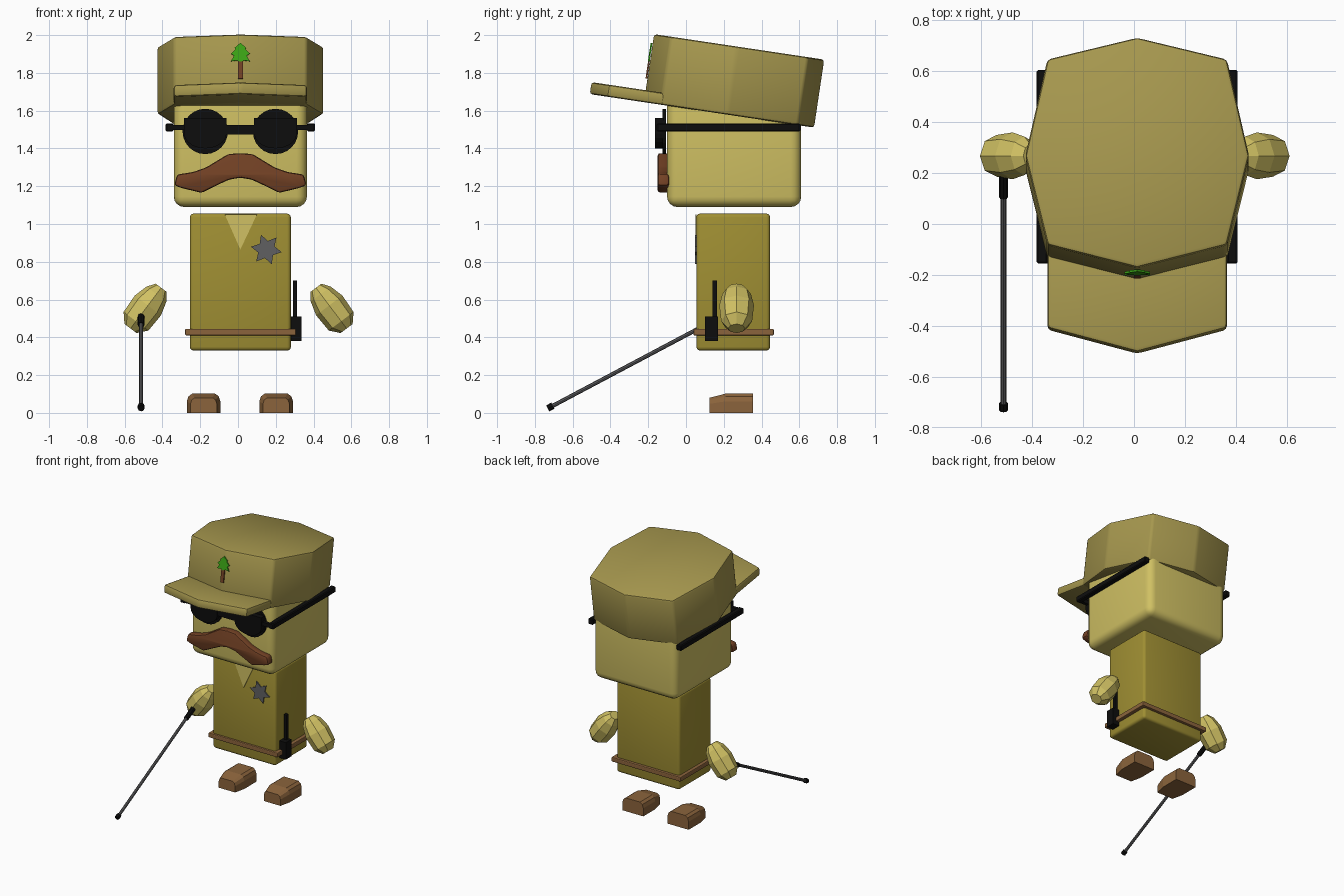
import bpy, bmesh, math
from mathutils import Matrix, Vector

if "Cube" in bpy.data.objects:
    bpy.data.objects.remove(bpy.data.objects["Cube"])


def material(name, rgb):
    m = bpy.data.materials.new(name)
    m.diffuse_color = (*rgb, 1)
    m.use_nodes = True
    m.node_tree.nodes["Principled BSDF"].inputs["Base Color"].default_value = m.diffuse_color
    return m


SKIN = material("pale yellow", (0.63, 0.53, 0.125))
HAT = material("khaki", (0.38, 0.31, 0.076))
SHIRT = material("olive", (0.35, 0.275, 0.033))
LEATHER = material("tan leather", (0.26, 0.127, 0.045))
BROWN = material("red brown", (0.17, 0.053, 0.018))
BLACK = material("black", (0.004, 0.004, 0.004))
GREY = material("grey", (0.115, 0.115, 0.12))
GREEN = material("leaf green", (0.045, 0.38, 0.008))

CX = 0.0125  # centre line of the figure
FRONT = Matrix.Rotation(math.pi / 2, 4, 'X')  # profile plane faces -y


def finish(name, bm, mat, bevel=0, segs=3, smooth=False):
    bmesh.ops.recalc_face_normals(bm, faces=bm.faces)
    if bevel:
        bmesh.ops.bevel(bm, geom=list(bm.edges), offset=bevel, segments=segs,
                        profile=0.5, affect='EDGES', clamp_overlap=True)
    me = bpy.data.meshes.new(name)
    bm.to_mesh(me)
    bm.free()
    me.materials.append(mat)
    ob = bpy.data.objects.new(name, me)
    bpy.context.collection.objects.link(ob)
    if smooth:
        bpy.ops.object.select_all(action='DESELECT')
        ob.select_set(True)
        bpy.context.view_layer.objects.active = ob
        bpy.ops.object.shade_smooth_by_angle(angle=math.radians(35))
    return ob


def loft(name, rings, mat, **kw):
    """Skin a list of equal-length point rings and cap both ends."""
    bm = bmesh.new()
    loops = [[bm.verts.new(p) for p in r] for r in rings]
    n = len(loops[0])
    for a, b in zip(loops, loops[1:]):
        for i in range(n):
            j = (i + 1) % n
            bm.faces.new((a[i], a[j], b[j], b[i]))
    bm.faces.new(loops[0][::-1])
    bm.faces.new(loops[-1])
    return finish(name, bm, mat, **kw)


def prism(name, pts, z0, z1, mat, mtx=Matrix(), **kw):
    rings = [[mtx @ Vector((x, y, z)) for x, y in pts] for z in (z0, z1)]
    return loft(name, rings, mat, **kw)


def box(name, x, y, z, mat, **kw):
    pts = [(x[0], y[0]), (x[1], y[0]), (x[1], y[1]), (x[0], y[1])]
    return prism(name, pts, z[0], z[1], mat, **kw)


def rod(name, a, b, r, mat, n=8):
    a, b = Vector(a), Vector(b)
    q = (b - a).to_track_quat('Z', 'Y')
    ring = [q @ Vector((r * math.cos(t), r * math.sin(t), 0))
            for t in (2 * math.pi * i / n for i in range(n))]
    return loft(name, [[p + v for v in ring] for p in (a, b)], mat, smooth=True)


def mirrored(half):
    """Right half of an outline (first and last on the axis) -> whole outline."""
    return [(CX + x, y) for x, y in half] + [(CX - x, y) for x, y in half[-2:0:-1]]


# Head and torso
box("head", (-0.34, 0.365), (-0.10, 0.61), (1.09, 1.79), SKIN, bevel=0.055, segs=4, smooth=True)
box("torso", (-0.255, 0.28), (0.055, 0.445), (0.33, 1.055), SHIRT, bevel=0.02, smooth=True)
box("belt", (-0.28, 0.307), (0.04, 0.465), (0.41, 0.445), LEATHER, bevel=0.006, segs=2)
prism("collar", [(-0.07, 1.05), (CX, 0.865), (0.10, 1.05)], -0.056, -0.049, SKIN, FRONT)

# Six-pointed badge
star = []
for i in range(12):
    r, t = (0.046, 0.083)[i % 2 == 0], math.radians(110 + 30 * i)
    star.append((0.15 + r * math.cos(t), 0.865 + r * math.sin(t)))
prism("badge", star, -0.056, -0.047, GREY, FRONT)

# Cap: crown and peak share a tilted base
TILT = Matrix.Translation((0, 0.68, 1.51)) @ Matrix.Rotation(math.radians(-8.5), 4, 'X')
crown = mirrored([(0, 0), (0.353, -0.086), (0.44, -0.47), (0.353, -0.825), (0, -0.915)])
prism("cap_crown", crown, 0, 0.364, HAT, TILT, bevel=0.016, segs=2, smooth=True)
peak = mirrored([(0, -0.6), (0.353, -0.6), (0.353, -1.11), (0, -1.205)])
prism("cap_peak", peak, 0, 0.064, HAT, TILT, bevel=0.016, segs=2, smooth=True)

# Tree emblem on the crown front
EMBLEM = TILT @ Matrix.Translation((0, -0.914, 0)) @ FRONT
prism("emblem_trunk", mirrored([(0, 0.125), (0.013, 0.125), (0.013, 0.225), (0, 0.225)]),
      0, 0.009, BROWN, EMBLEM)
prism("emblem_leaves", mirrored([(0, 0.215), (0.022, 0.222), (0.05, 0.218), (0.033, 0.248),
                                 (0.05, 0.258), (0.026, 0.282), (0.03, 0.29), (0, 0.316)]),
      0.001, 0.01, GREEN, EMBLEM)

# Moustache
tache = mirrored([(0, 1.375), (0.065, 1.37), (0.18, 1.30), (0.25, 1.275), (0.335, 1.262),
                  (0.35, 1.205), (0.31, 1.19), (0.205, 1.165), (0.135, 1.20), (0.06, 1.235),
                  (0, 1.245)])
prism("moustache", tache, 0.09, 0.15, BROWN, FRONT, bevel=0.013, segs=2, smooth=True)

# Sunglasses
for s, side in ((-1, "left"), (1, "right")):
    c = CX + s * 0.186
    disc = [(c + 0.12 * math.cos(i * math.pi / 12), 1.49 + 0.12 * math.sin(i * math.pi / 12))
            for i in range(24)]
    prism(side + "_lens", disc, 0.105, 0.125, BLACK, FRONT)
    rim = [(c + 0.113, 1.56), (c - 0.113, 1.56)]
    rim += [(c - 0.113 * math.cos(t), 1.48 - 0.08 * math.sin(t))
            for t in (math.pi * i / 10 for i in range(11))]
    prism(side + "_rim", rim, 0.12, 0.165, BLACK, FRONT)
    xs = sorted((CX + s * 0.353, CX + s * 0.395))
    box(side + "_temple_arm", xs, (-0.155, 0.605), (1.49, 1.533), BLACK, bevel=0.006, segs=1)
box("glasses_bar", (-0.375, 0.40), (-0.155, -0.13), (1.497, 1.525), BLACK)
box("glasses_bridge", (-0.08, 0.10), (-0.16, -0.13), (1.475, 1.525), BLACK)

# Hands: faceted, leaning outward
for s, side in ((-1, "left"), (1, "right")):
    lean = Matrix.Translation((0.003 + s * 0.492, 0.268, 0.553)) @ Matrix.Rotation(
        math.radians(-s * 37), 4, 'Y')
    rings = []
    for z, rx, ry in ((-0.133, 0.04, 0.045), (-0.085, 0.082, 0.082), (0.02, 0.087, 0.092),
                      (0.095, 0.066, 0.076), (0.137, 0.036, 0.045)):
        rings.append([lean @ Vector((rx * math.cos(t), ry * math.sin(t), z))
                      for t in (math.pi / 4 * i for i in range(8))])
    loft(side + "_hand", rings, SKIN)

# Shoes: arched section, lower and narrower at the toe
for s, side in ((-1, "left"), (1, "right")):
    c = 0.01 + s * 0.192
    rings = []
    for y, w, h in ((0.125, 0.07, 0.08), (0.21, 0.089, 0.102), (0.355, 0.089, 0.102)):
        rings.append([(c + a * w, y, b * h) for a, b in
                      ((-1, 0), (-1, 0.6), (-0.9, 0.86), (-0.68, 1),
                       (0.68, 1), (0.9, 0.86), (1, 0.6), (1, 0))])
    loft(side + "_shoe", rings, LEATHER)

# Walking stick
rod("stick_shaft", (-0.513, 0.12, 0.475), (-0.513, -0.71, 0.035), 0.011, GREY)
rod("stick_grip", (-0.513, 0.20, 0.515), (-0.513, 0.105, 0.465), 0.018, BLACK)
rod("stick_tip", (-0.513, -0.705, 0.038), (-0.513, -0.732, 0.024), 0.018, BLACK)

# Belt radio
box("radio", (0.28, 0.335), (0.10, 0.17), (0.38, 0.51), BLACK)
box("radio_aerial", (0.29, 0.312), (0.14, 0.165), (0.50, 0.70), BLACK)
